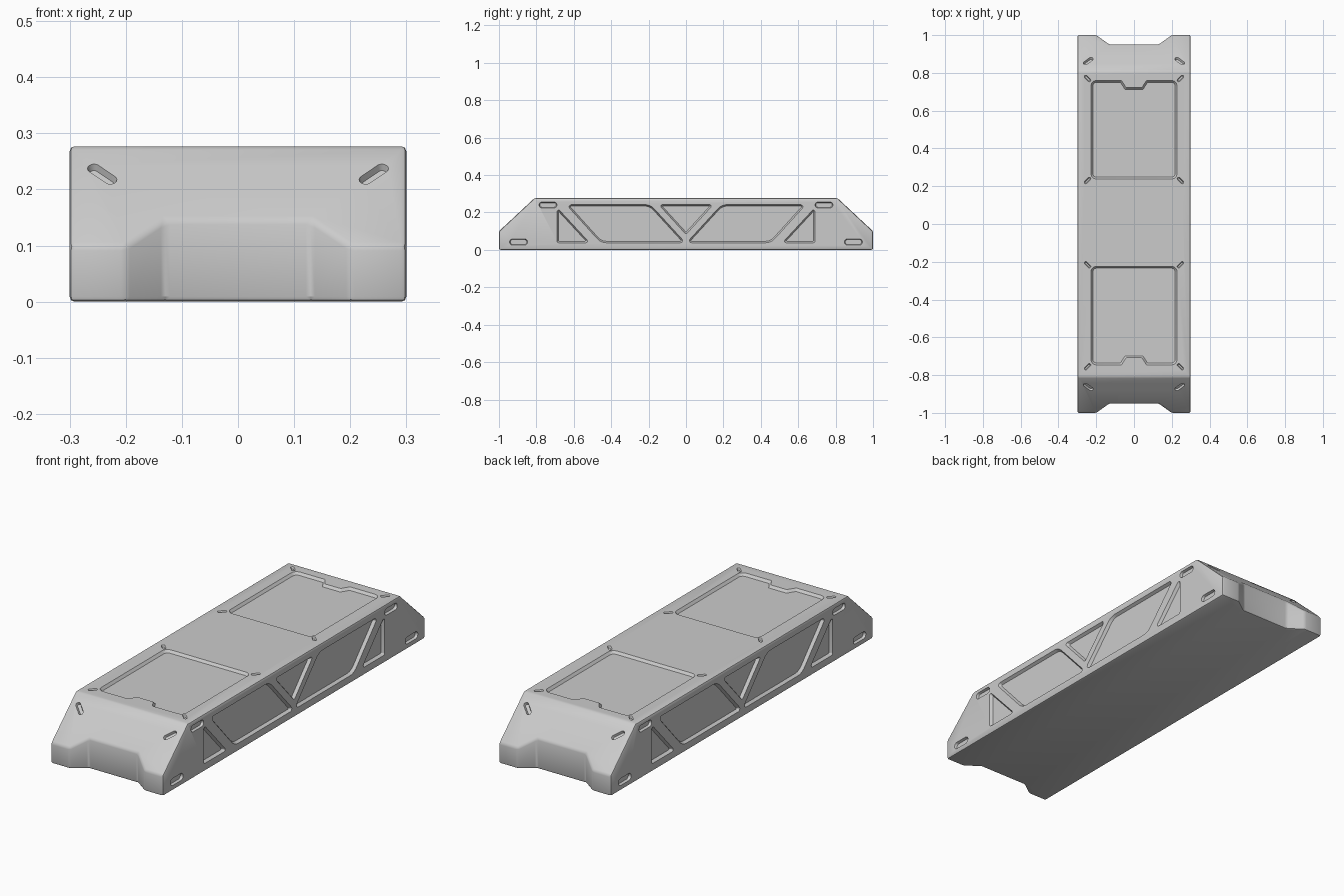
import bpy, bmesh
from math import pi, tan, radians, cos, sin
from mathutils import Vector, Matrix

if "Cube" in bpy.data.objects:
    bpy.data.objects.remove(bpy.data.objects["Cube"])

W, H = 0.3, 0.277          # half width, height
SLOPE_Y, SLOPE_Z = 0.81, 0.1


def offset_poly(pts, d):
    """Move each edge of a counter-clockwise polygon inward by d."""
    out, n = [], len(pts)
    for i in range(n):
        p, q, r = pts[i - 1], pts[i], pts[(i + 1) % n]
        a, b = (q - p).normalized(), (r - q).normalized()
        na, nb = Vector((-a.y, a.x)), Vector((-b.y, b.x))
        out.append(q + (na + nb) * (d / (1 + na.dot(nb))))
    return out


def fillet(pts, radii, seg=6):
    """Round the corners of a polygon."""
    out, n = [], len(pts)
    for i in range(n):
        q = pts[i]
        a = (pts[i - 1] - q).normalized()
        b = (pts[(i + 1) % n] - q).normalized()
        half = a.angle(b) / 2
        r = radii[i]
        bis = (a + b).normalized()
        c = q + bis * (r / sin(half))
        start = q + a * (r / tan(half)) - c
        sweep = pi - 2 * half
        if start.x * (-bis.y) - start.y * (-bis.x) < 0:
            sweep = -sweep
        for k in range(seg + 1):
            t = sweep * k / seg
            out.append(c + Vector((start.x * cos(t) - start.y * sin(t),
                                   start.x * sin(t) + start.y * cos(t))))
    return out


def pocket(bm, frame, pts, radii, depth=0.014, slant=0.008):
    """Add a tapered cutter that sinks a rounded outline into the surface."""
    pts = [Vector(p) for p in pts]
    rings = []
    for z in (0.006, -depth):
        d = -z * slant / depth
        rad = [max(0.003, r - d) for r in radii]
        loop = fillet(offset_poly(pts, d), rad)
        rings.append([bm.verts.new(frame @ Vector((p.x, p.y, z))) for p in loop])
    n = len(rings[0])
    bm.faces.new(rings[0])
    bm.faces.new(rings[1][::-1])
    for i in range(n):
        j = (i + 1) % n
        bm.faces.new((rings[0][i], rings[1][i], rings[1][j], rings[0][j]))


def slot(bm, frame, center, length, width, angle=0.0, depth=0.012):
    rot = Matrix.Translation((*center, 0)) @ Matrix.Rotation(angle, 4, 'Z')
    l, w = length / 2, width / 2
    pocket(bm, frame @ rot, [(-l, -w), (l, -w), (l, w), (-l, w)], [w * 0.98] * 4, depth, 0.004)


def axes(origin, u, v):
    u, v = Vector(u).normalized(), Vector(v).normalized()
    m = Matrix((u, v, u.cross(v))).transposed().to_4x4()
    return Matrix.Translation(origin) @ m


def finish(bm, name):
    bmesh.ops.recalc_face_normals(bm, faces=bm.faces)
    me = bpy.data.meshes.new(name)
    bm.to_mesh(me)
    bm.free()
    ob = bpy.data.objects.new(name, me)
    bpy.context.collection.objects.link(ob)
    return ob


# Body: notched plan extruded up, ends sliced to slopes
half = [(W, 1), (0.2, 1), (0.13, 0.95), (-0.13, 0.95), (-0.2, 1), (-W, 1)]
plan = half + [(-x, -y) for x, y in half]
bm = bmesh.new()
base = bm.faces.new([bm.verts.new((x, y, 0)) for x, y in plan])
top = bmesh.ops.extrude_face_region(bm, geom=[base])["geom"]
bmesh.ops.translate(bm, vec=(0, 0, H), verts=[g for g in top if isinstance(g, bmesh.types.BMVert)])
for s in (1, -1):
    cut = bmesh.ops.bisect_plane(bm, geom=bm.verts[:] + bm.edges[:] + bm.faces[:], clear_outer=True,
                                 plane_co=(0, s, SLOPE_Z), plane_no=(0, s * (H - SLOPE_Z), 1 - SLOPE_Y))
    edges = [e for e in cut["geom_cut"] if isinstance(e, bmesh.types.BMEdge)]
    bmesh.ops.contextual_create(bm, geom=edges)
body = finish(bm, "body_shell")

# Side pockets and slots
bm = bmesh.new()
for sx in (1, -1):
    side = axes((sx * W, 0, 0), (0, sx, 0), (0, 0, 1))
    pocket(bm, side, [(0, 0.083), (0.146, 0.242), (-0.146, 0.242)], [0.008] * 3)
    for s in (1, -1):
        def flip(pts, radii):
            return ([(-x, y) for x, y in pts][::-1], radii[::-1]) if s > 0 else (pts, radii)
        pocket(bm, side, *flip([(-0.69, 0.038), (-0.515, 0.038), (-0.69, 0.227)], [0.01, 0.008, 0.008]))
        pocket(bm, side, *flip([(-0.455, 0.038), (-0.003, 0.038), (-0.19, 0.242), (-0.64, 0.242)],
                               [0.07, 0.012, 0.07, 0.012]))
        slot(bm, side, (s * 0.738, 0.24), 0.096, 0.032)
        slot(bm, side, (s * 0.895, 0.042), 0.096, 0.034)

# Top hatches with grip tab, corner slots, slope slots
hatch = [(-0.228, -0.262), (0.228, -0.262), (0.228, 0.26), (0.066, 0.26), (0.042, 0.222),
         (-0.042, 0.222), (-0.066, 0.26), (-0.228, 0.26)]
hatch_r = [0.03] * 3 + [0.006] * 4 + [0.03]
for s, yc in ((1, 0.5), (-1, -0.486)):
    deck = axes((0, yc, H), (s, 0, 0), (0, s, 0))
    pocket(bm, deck, hatch, hatch_r, 0.012, 0.01)
    slope = axes((0, s, SLOPE_Z), (-s, 0, 0), (0, -s * (1 - SLOPE_Y), H - SLOPE_Z))
    for sx in (1, -1):
        for sy in (1, -1):
            slot(bm, deck, (sx * 0.246, sy * 0.27), 0.042, 0.016, sx * sy * -pi / 4 + (pi / 2 if sy * sx * 1 > 0 else -pi / 2), 0.008)
        slot(bm, slope, (sx * 0.242, 0.187), 0.064, 0.023, sx * pi / 4)
cutter = finish(bm, "pocket_cutter")
cutter.hide_render = True
cutter.hide_set(True)

# Soft edges, then pockets
bev = body.modifiers.new("edges", 'BEVEL')
bev.width, bev.segments = 0.009, 2
bev.limit_method, bev.angle_limit = 'ANGLE', radians(25)
cutm = body.modifiers.new("pockets", 'BOOLEAN')
cutm.object, cutm.operation, cutm.solver = cutter, 'DIFFERENCE', 'EXACT'
bpy.context.view_layer.objects.active = body
body.select_set(True)
for m in ("edges", "pockets"):
    bpy.ops.object.modifier_apply(modifier=m)
bpy.ops.object.shade_smooth_by_angle(angle=radians(28))
bpy.data.objects.remove(cutter)
